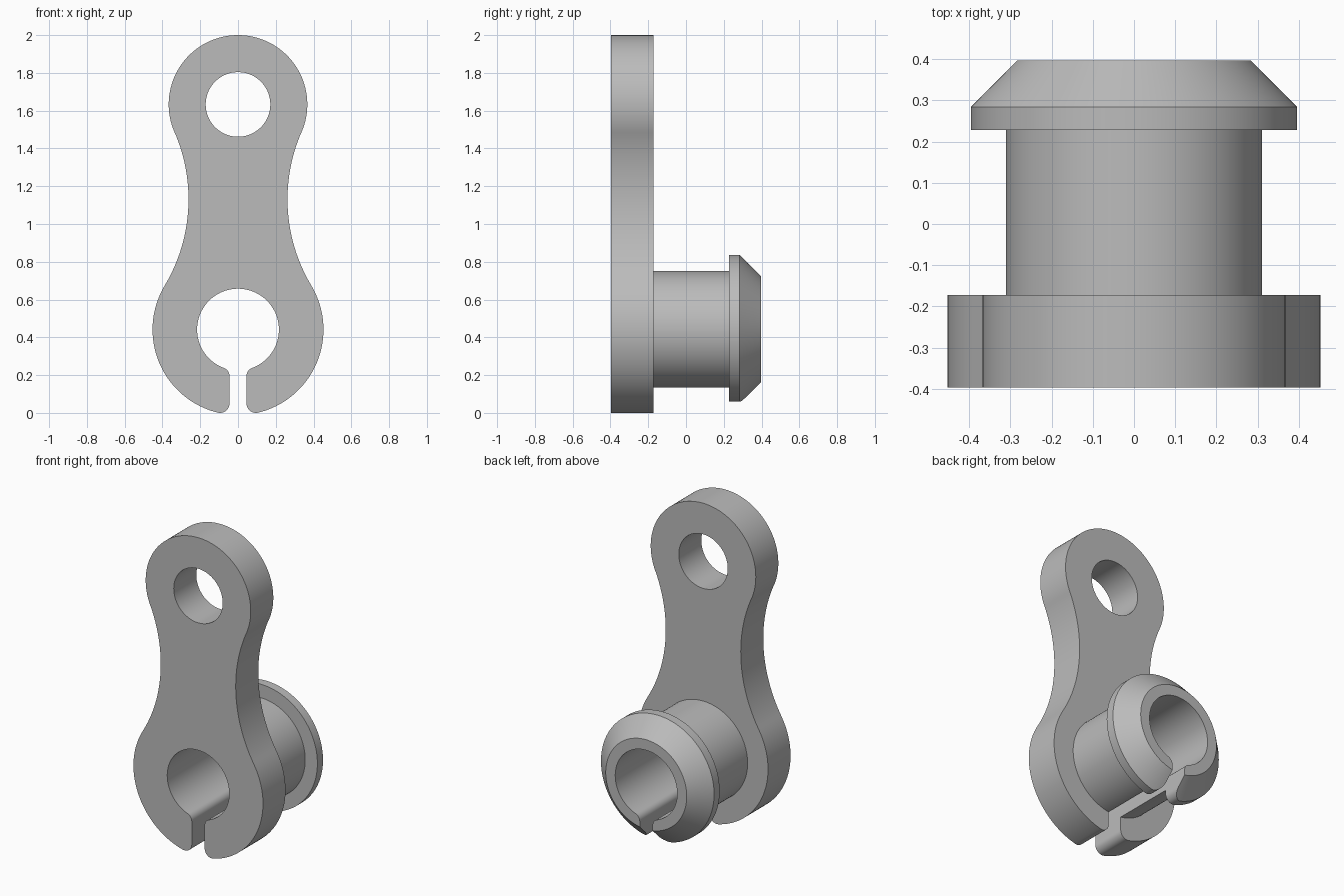
import bpy
import bmesh
from math import atan2, cos, sin, sqrt, pi, tau

cube = bpy.data.objects.get("Cube")
if cube:
    bpy.data.objects.remove(cube, do_unlink=True)

# Main dimensions
EYE_Z, EYE_R, EYE_HOLE = 1.633, 0.367, 0.171
HUB_Z, HUB_R, BORE = 0.441, 0.4525, 0.2165
WAIST, WAIST_R, WAIST_Z = 0.262, 0.89, 1.131
SLOT, NECK_FILLET, MOUTH_FILLET = 0.045, 0.045, 0.05
BARREL_R, FLANGE_R, TIP_R = 0.31, 0.395, 0.283
FRONT, PLATE_BACK, FLANGE_FRONT, FLANGE_EDGE, BACK = -0.397, -0.172, 0.228, 0.284, 0.397

grey = bpy.data.materials.new("plain grey")
grey.use_nodes = True
grey.diffuse_color = (0.5, 0.5, 0.5, 1)
grey.node_tree.nodes["Principled BSDF"].inputs["Base Color"].default_value = (0.5, 0.5, 0.5, 1)


def arc(cx, cz, r, start, end, n):
    steps = [start + (end - start) * i / n for i in range(n + 1)]
    return [(cx + r * cos(a), cz + r * sin(a)) for a in steps]


def circle(z, r, n=128):
    return arc(0, z, r, 0, tau, n)[:-1]


def mirrored(half):
    """Close a right-hand half outline that starts on the centre line."""
    return half + [(-x, z) for x, z in reversed(half[1:])]


def loft(name, rings):
    """Solid through matching (outline, y) rings, capped at both ends."""
    bm = bmesh.new()
    loops = [[bm.verts.new((x, y, z)) for x, z in outline] for outline, y in rings]
    for a, b in zip(loops, loops[1:]):
        for i in range(len(a)):
            bm.faces.new((a[i - 1], a[i], b[i], b[i - 1]))
    bm.faces.new(loops[0])
    bm.faces.new(loops[-1])
    bmesh.ops.recalc_face_normals(bm, faces=bm.faces)
    mesh = bpy.data.meshes.new(name)
    bm.to_mesh(mesh)
    bm.free()
    mesh.materials.append(grey)
    obj = bpy.data.objects.new(name, mesh)
    bpy.context.collection.objects.link(obj)
    return obj


def select_only(obj):
    bpy.ops.object.select_all(action='DESELECT')
    obj.select_set(True)
    bpy.context.view_layer.objects.active = obj


def cut(obj, outline):
    """Cut an outline right through the part along y."""
    cutter = loft("cutter", [(outline, -1), (outline, 1)])
    cutter.hide_render = True
    mod = obj.modifiers.new("cut", 'BOOLEAN')
    mod.operation = 'DIFFERENCE'
    mod.solver = 'EXACT'
    mod.object = cutter
    select_only(obj)
    bpy.ops.object.modifier_apply(modifier=mod.name)
    bpy.data.objects.remove(cutter, do_unlink=True)


def keyhole(outer_r, mouth):
    """Bore and slot with rounded neck corners and optional rounded mouth."""
    nx = SLOT + NECK_FILLET
    nz = -sqrt((BORE + NECK_FILLET) ** 2 - nx ** 2)
    neck = atan2(nz, nx)
    half = arc(0, HUB_Z, BORE, pi / 2, neck, 56)
    half += arc(nx, HUB_Z + nz, NECK_FILLET, neck + pi, pi, 12)[1:]
    if mouth:
        mx = SLOT + mouth
        mz = -sqrt((outer_r - mouth) ** 2 - mx ** 2)
        a = atan2(mz, mx)
        half += arc(mx, HUB_Z + mz, mouth, pi, a + tau, 16)
        half.append((1.3 * outer_r * cos(a), HUB_Z + 1.3 * outer_r * sin(a)))
    else:
        half.append((SLOT, HUB_Z - 1.3 * outer_r))
    return mirrored(half)


# Link plate: two round ends joined by a tangent waist
wx = WAIST + WAIST_R
up = atan2(WAIST_Z - EYE_Z, wx)
low = atan2(WAIST_Z - HUB_Z, wx)
side = arc(0, EYE_Z, EYE_R, pi / 2, up, 48)
side += arc(wx, WAIST_Z, WAIST_R, pi + up, pi + low, 40)[1:]
side += arc(0, HUB_Z, HUB_R, low, -pi / 2, 56)[1:-1]
outline = mirrored(side + [(0, HUB_Z - HUB_R)])
outline.remove((0, HUB_Z - HUB_R))
plate = loft("link_plate", [(outline, FRONT), (outline, PLATE_BACK)])
cut(plate, circle(EYE_Z, EYE_HOLE))
cut(plate, keyhole(HUB_R, MOUTH_FILLET))

# Split barrel behind the plate
ring = circle(HUB_Z, BARREL_R)
barrel = loft("split_barrel", [(ring, PLATE_BACK), (ring, FLANGE_FRONT)])
cut(barrel, keyhole(BARREL_R, 0))

# Chamfered retaining flange
rim = circle(HUB_Z, FLANGE_R)
flange = loft("retaining_flange", [(rim, FLANGE_FRONT), (rim, FLANGE_EDGE),
                                   (circle(HUB_Z, TIP_R), BACK)])
cut(flange, keyhole(FLANGE_R, MOUTH_FILLET))

for part in (plate, barrel, flange):
    select_only(part)
    bpy.ops.object.shade_smooth_by_angle()
